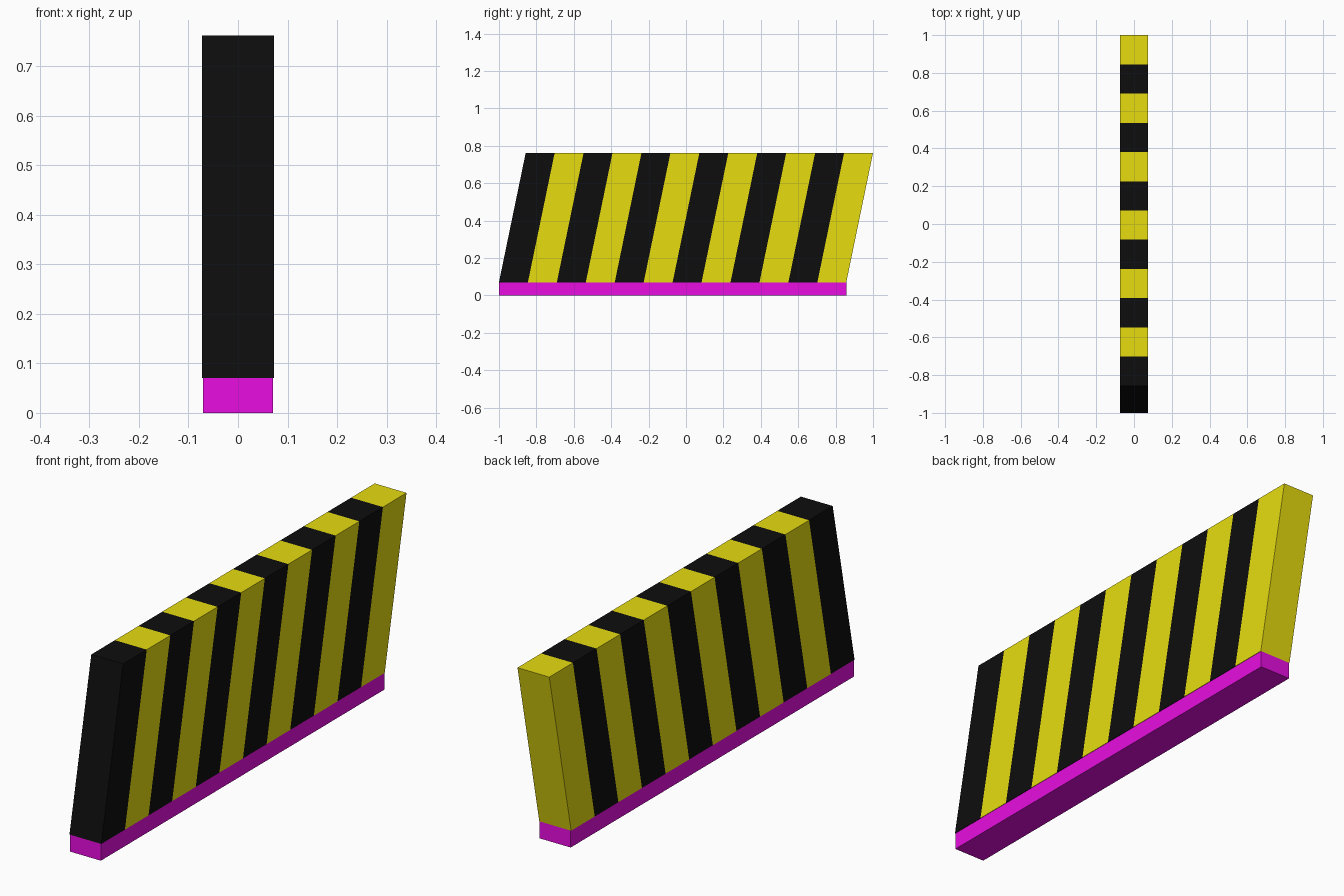
import bpy, bmesh
from mathutils import Vector

if "Cube" in bpy.data.objects:
    bpy.data.objects.remove(bpy.data.objects["Cube"])

START, LENGTH, LEAN = -1.0, 1.857, 0.143
BASE_TOP, TOP = 0.07, 0.762
STRIPES = 12


def material(name, rgb):
    mat = bpy.data.materials.new(name)
    mat.diffuse_color = (*rgb, 1)
    mat.use_nodes = True
    mat.node_tree.nodes["Principled BSDF"].inputs["Base Color"].default_value = mat.diffuse_color
    return mat


def add_object(name, bm, mats):
    bmesh.ops.recalc_face_normals(bm, faces=bm.faces[:])
    mesh = bpy.data.meshes.new(name)
    bm.to_mesh(mesh)
    bm.free()
    for m in mats:
        mesh.materials.append(m)
    obj = bpy.data.objects.new(name, mesh)
    bpy.context.collection.objects.link(obj)
    return obj


black = material("black", (0.004, 0.004, 0.004))
yellow = material("yellow", (0.8, 0.72, 0.005))
magenta = material("magenta", (0.8, 0.004, 0.75))

# Base strip under the panel
bm = bmesh.new()
bmesh.ops.create_cube(bm, size=1)
bmesh.ops.scale(bm, vec=(0.142, LENGTH, BASE_TOP), verts=bm.verts[:])
bmesh.ops.translate(bm, vec=(0, START + LENGTH / 2, BASE_TOP / 2), verts=bm.verts[:])
add_object("base_strip", bm, [magenta])

# Leaning striped panel: one cross-section per stripe edge, joined by quads
bm = bmesh.new()
hw = 0.073
rings = []
for i in range(STRIPES + 1):
    y = START + LENGTH * i / STRIPES
    rings.append([bm.verts.new(Vector(c)) for c in (
        (-hw, y, BASE_TOP), (hw, y, BASE_TOP),
        (hw, y + LEAN, TOP), (-hw, y + LEAN, TOP))])
for i, (a, b) in enumerate(zip(rings, rings[1:])):
    for k in range(4):
        face = bm.faces.new((a[k], a[(k + 1) % 4], b[(k + 1) % 4], b[k]))
        face.material_index = i % 2
# End caps: black at the front, yellow at the back
bm.faces.new(rings[0]).material_index = 0
bm.faces.new(rings[-1]).material_index = 1
add_object("striped_panel", bm, [black, yellow])
